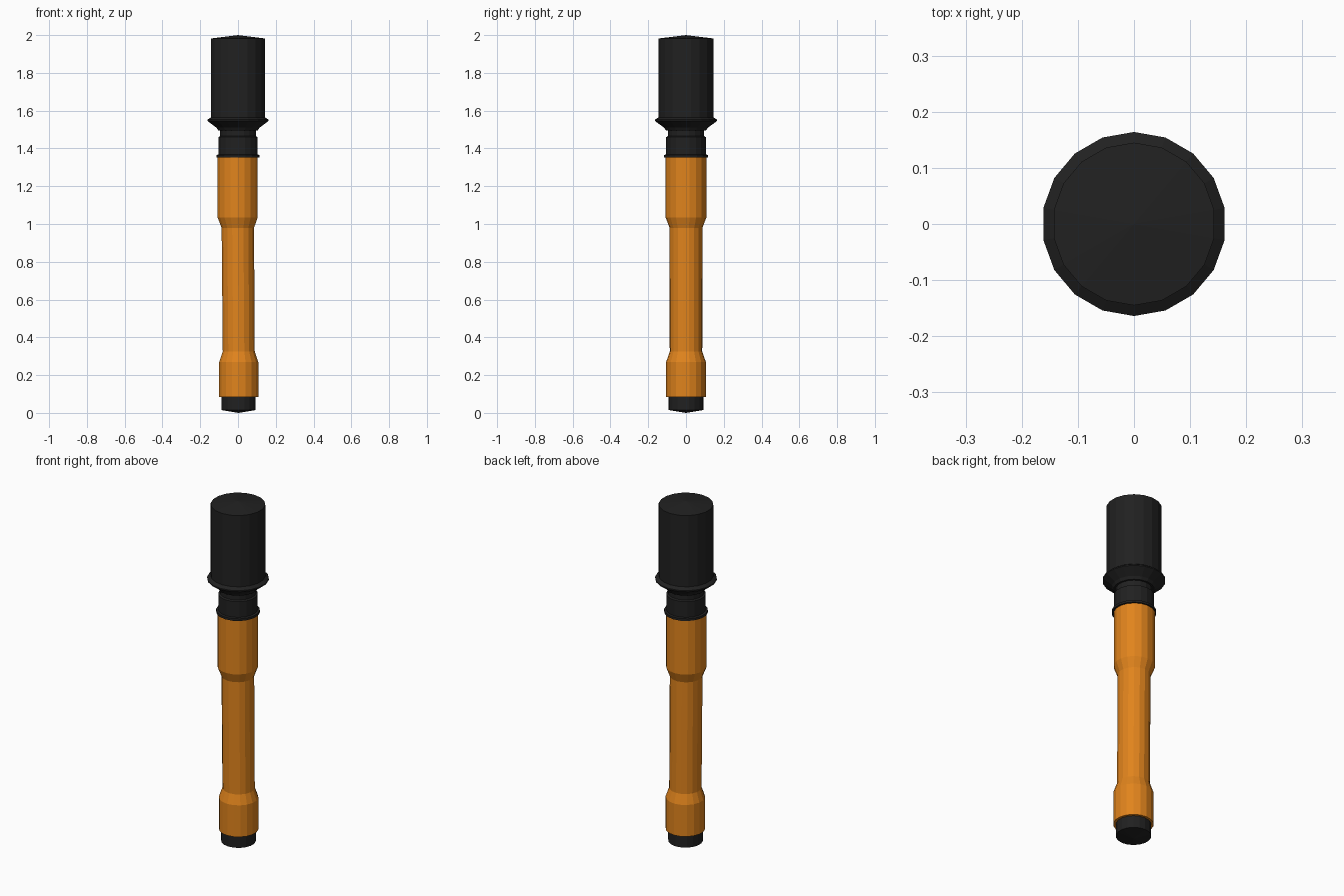
import bpy, bmesh, math

if "Cube" in bpy.data.objects:
    bpy.data.objects.remove(bpy.data.objects["Cube"])

SIDES = 18


def material(name, color):
    m = bpy.data.materials.new(name)
    m.diffuse_color = color
    m.use_nodes = True
    m.node_tree.nodes["Principled BSDF"].inputs["Base Color"].default_value = m.diffuse_color
    return m


BLACK = material("dark_metal", (0.015, 0.015, 0.015, 1))
WOOD = material("orange_wood", (0.75, 0.23, 0.012, 1))


def lathe(name, profile, mat):
    """Faceted solid from (radius, z, x offset) stations; radius 0 is a tip."""
    bm = bmesh.new()
    rings = []
    for r, z, x in profile:
        if r == 0:
            rings.append([bm.verts.new((x, 0, z))] * SIDES)
            continue
        angles = [math.pi / 2 + math.tau * i / SIDES for i in range(SIDES)]
        rings.append([bm.verts.new((x + r * math.cos(a), r * math.sin(a), z)) for a in angles])
    for low, high in zip(rings, rings[1:]):
        for i in range(SIDES):
            j = (i + 1) % SIDES
            corners = dict.fromkeys((low[i], low[j], high[j], high[i]))
            bm.faces.new(list(corners))
    bmesh.ops.recalc_face_normals(bm, faces=bm.faces)
    mesh = bpy.data.meshes.new(name)
    bm.to_mesh(mesh)
    bm.free()
    mesh.materials.append(mat)
    obj = bpy.data.objects.new(name, mesh)
    bpy.context.collection.objects.link(obj)
    return obj


# Screw cap at the foot, with a shallow conical underside
lathe("end_cap", [(0, 0, .003), (.092, .015, .003), (.092, .09, .003), (0, .09, .003)], BLACK)

# Turned wooden handle, leaning very slightly
lathe("handle", [(0, .085, .004), (.105, .085, .004), (.105, .27, .004), (.086, .325, .004),
                 (.087, .98, -.001), (.108, .1035 * 10, -.002), (.108, 1.355, -.002),
                 (0, 1.355, -.002)], WOOD)

# Thin ring and stepped neck
lathe("neck_socket", [(0, 1.352, 0), (.116, 1.352, 0), (.116, 1.365, 0), (.105, 1.368, 0),
                      (.105, 1.46, 0), (.096, 1.465, 0), (.096, 1.51, 0), (0, 1.51, 0)], BLACK)

# Cylindrical head with flared lower flange and shallow conical top
lathe("head", [(0, 1.495, 0), (.106, 1.495, 0), (.116, 1.51, 0), (.164, 1.545, 0),
               (.164, 1.552, 0), (.145, 1.565, 0), (.145, 1.982, 0), (0, 2.0, 0)], BLACK)
